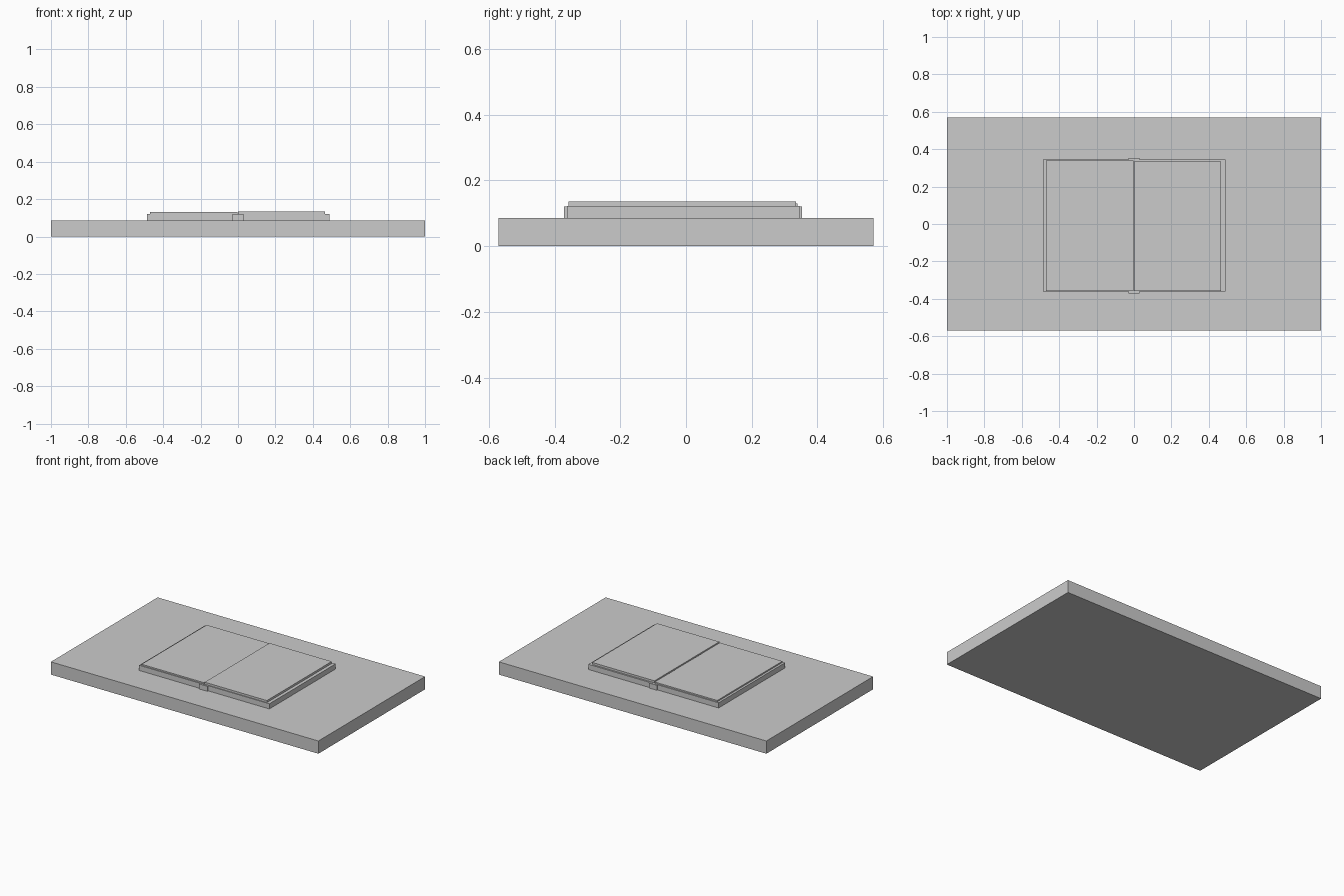
import bpy
import bmesh
from mathutils import Vector

cube = bpy.data.objects.get("Cube")
if cube:
    bpy.data.objects.remove(cube, do_unlink=True)

# One plain grey for every part
GREY = (0.6, 0.6, 0.6, 1.0)
grey = bpy.data.materials.new("plain_grey")
grey.use_nodes = True
grey.diffuse_color = GREY
grey.node_tree.nodes["Principled BSDF"].inputs["Base Color"].default_value = GREY


def box(name, low, high):
    """Flat-faced box between two opposite corners."""
    low, high = Vector(low), Vector(high)
    bm = bmesh.new()
    bmesh.ops.create_cube(bm, size=1)
    bmesh.ops.scale(bm, vec=high - low, verts=bm.verts)
    bmesh.ops.translate(bm, vec=(low + high) / 2, verts=bm.verts)
    mesh = bpy.data.meshes.new(name)
    bm.to_mesh(mesh)
    bm.free()
    mesh.materials.append(grey)
    obj = bpy.data.objects.new(name, mesh)
    bpy.context.collection.objects.link(obj)
    return obj


TABLE_TOP = 0.086
COVER_TOP = 0.121

# Table slab
box("table_slab", (-1, -0.57, 0), (1, 0.57, TABLE_TOP))

# Open book: covers, spine and the two page blocks
box("right_cover", (-0.486, -0.362, TABLE_TOP), (-0.004, 0.346, COVER_TOP))
box("left_cover", (0.004, -0.362, TABLE_TOP), (0.488, 0.346, COVER_TOP))
box("spine", (-0.03, -0.371, TABLE_TOP - 0.002), (0.03, 0.353, COVER_TOP - 0.001))
box("right_pages", (-0.471, -0.357, COVER_TOP - 0.01), (-0.004, 0.339, 0.130))
box("left_pages", (0.001, -0.357, COVER_TOP - 0.01), (0.466, 0.335, 0.135))
